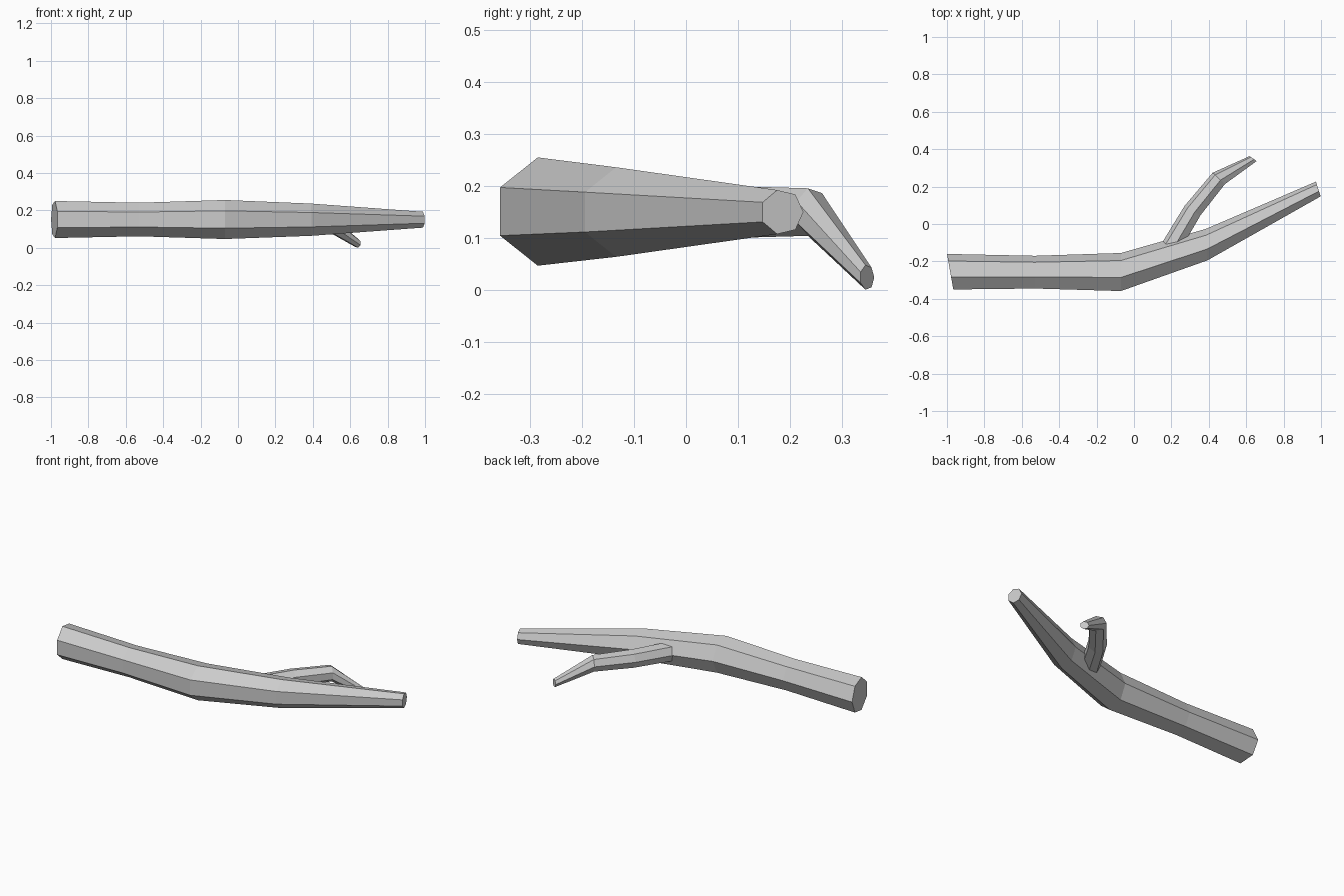
import bpy
import bmesh
from math import sin, cos, radians, tau

cube = bpy.data.objects.get("Cube")
if cube:
    bpy.data.objects.remove(cube, do_unlink=True)

SIDES = 7

# Plain grey wood
wood = bpy.data.materials.new("grey_wood")
wood.use_nodes = True
GREY = (0.6, 0.6, 0.6, 1.0)
wood.diffuse_color = GREY
wood.node_tree.nodes["Principled BSDF"].inputs["Base Color"].default_value = GREY


def limb(name, stations):
    """Skin seven-sided rings; each station is x, y, z, radius, heading."""
    bm = bmesh.new()
    rings = []
    for x, y, z, r, heading in stations:
        h = radians(heading)
        ring = []
        for i in range(SIDES):
            a = tau * i / SIDES
            side = r * cos(a)
            ring.append(bm.verts.new((x - side * sin(h), y + side * cos(h), z + r * sin(a))))
        rings.append(ring)
    for a, b in zip(rings, rings[1:]):
        for i in range(SIDES):
            j = (i + 1) % SIDES
            bm.faces.new((a[i], a[j], b[j], b[i]))
    bm.faces.new(rings[0])
    bm.faces.new(rings[-1])
    bmesh.ops.recalc_face_normals(bm, faces=bm.faces)
    mesh = bpy.data.meshes.new(name)
    bm.to_mesh(mesh)
    bm.free()
    mesh.materials.append(wood)
    obj = bpy.data.objects.new(name, mesh)
    bpy.context.collection.objects.link(obj)
    return obj


# Main bough, bending backwards as it tapers
limb("main_bough", [
    (-0.982, -0.26, 0.151, 0.1015, 10),
    (-0.53, -0.262, 0.151, 0.092, 0),
    (-0.07, -0.262, 0.151, 0.107, 0),
    (0.388, -0.115, 0.15, 0.0885, 3),
    (0.986, 0.185, 0.15, 0.0435, 18),
])

# Side twig, growing from the back and drooping at its tip
limb("side_twig", [
    (0.19, -0.14, 0.15, 0.055, 58),
    (0.315, 0.07, 0.15, 0.052, 60),
    (0.455, 0.242, 0.15, 0.047, 47),
    (0.638, 0.349, 0.024, 0.0242, 55),
])
